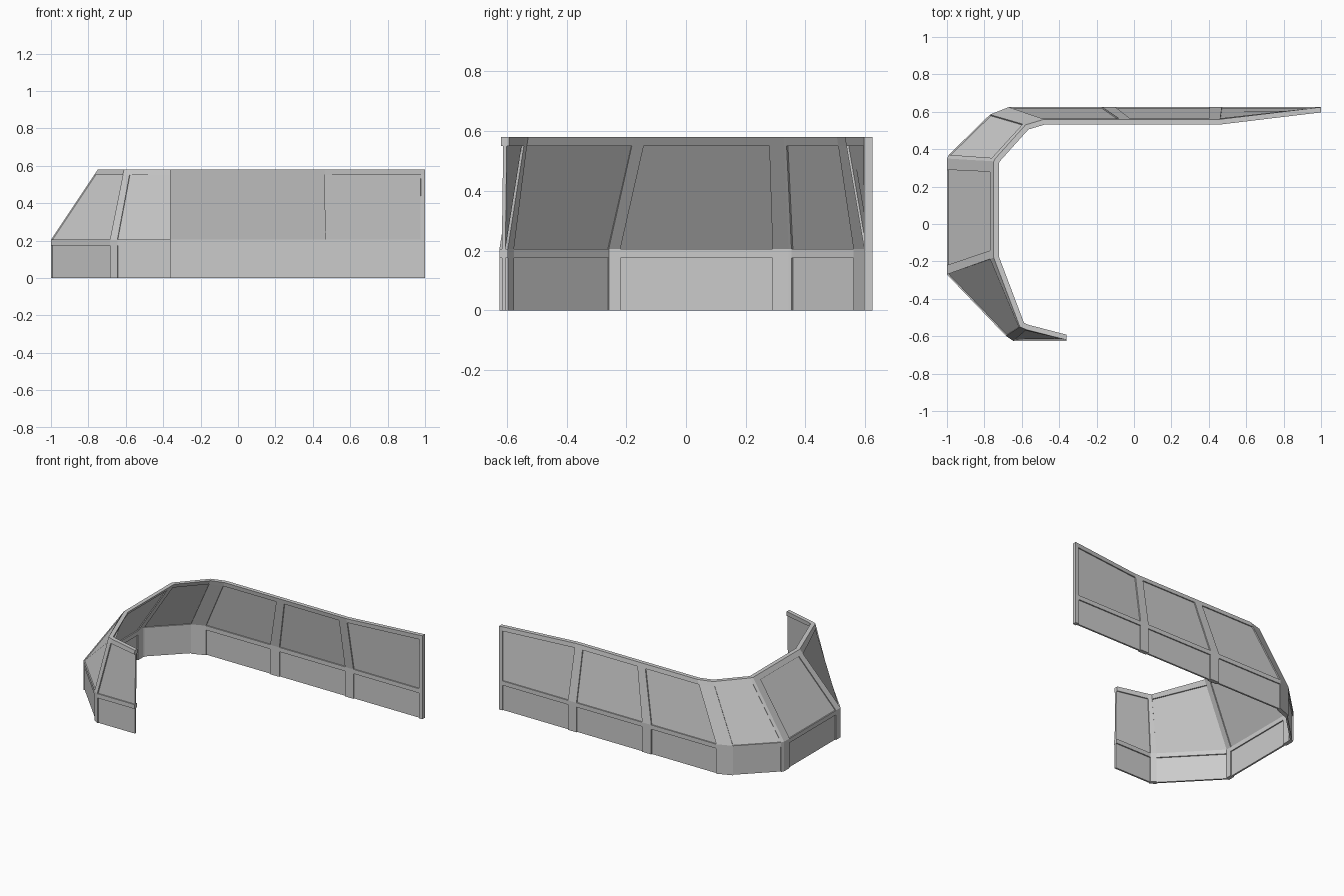
import bpy, bmesh
from mathutils import Vector

if "Cube" in bpy.data.objects:
    bpy.data.objects.remove(bpy.data.objects["Cube"])

# Stations along the wall's outer face: lower x, y, upper x, y, and what follows
# ("post" = full-depth pillar, "panel" = recessed panel)
STATIONS = [
    (1.0, .625, 1.0, .625, "post"),
    (.975, .625, .975, .622, "panel"),
    (.47, .625, .46, .56, "post"),
    (.405, .625, .40, .56, "panel"),
    (-.10, .625, -.015, .56, "post"),
    (-.17, .625, -.075, .56, "panel"),
    (-.67, .625, -.48, .56, "post"),
    (-.77, .585, -.58, .53, "panel"),
    (-.99, .37, -.74, .352, "post"),
    (-1.0, .35, -.75, .335, "post"),
    (-1.0, .29, -.75, .278, "panel"),
    (-1.0, -.22, -.75, -.135, "post"),
    (-1.0, -.27, -.75, -.18, "panel"),
    (-.685, -.598, -.61, -.55, "post"),
    (-.645, -.625, -.575, -.565, "panel"),
    (-.36, -.625, -.36, -.62, "end"),
]
LEVELS = [0, .175, .205, .55, .58]      # lower panel, sill rail, upper panel, top rail
DEPTHS = [0, .008, .020, .028]          # outer frame, core, inner frame
BEND = .205


def inward(path):
    """Mitred inward offset direction at each path point."""
    seg = []
    for a, b in zip(path, path[1:]):
        d = (b - a).normalized()
        seg.append(Vector((-d.y, d.x)))
    out = [Vector((0, -1))]
    for n1, n2 in zip(seg, seg[1:]):
        out.append((n1 + n2) / (1 + n1.dot(n2)))
    return out + [Vector((0, 1))]


low = [Vector(s[:2]) for s in STATIONS]
top = [Vector(s[2:4]) for s in STATIONS]
low_n, top_n = inward(low), inward(top)


def point(i, j, k):
    z = LEVELS[j]
    f = max(0, (z - BEND) / (LEVELS[-1] - BEND))
    a = low[i] + low_n[i] * DEPTHS[k]
    b = top[i] + top_n[i] * DEPTHS[k]
    p = a.lerp(b, f)
    return (p.x, p.y, z)


# Sort grid cells into frame and panel
cells = {}
for i in range(len(STATIONS) - 1):
    for j in range(4):
        for k in range(3):
            if STATIONS[i][4] == "post" or j in (1, 3):
                cells[i, j, k] = "wall_frame"
            elif k == 1:
                cells[i, j, k] = "wall_panels"


def build(name):
    """Skin only the exposed sides of the cells of one part."""
    bm = bmesh.new()
    verts = {}

    def vert(key):
        if key not in verts:
            verts[key] = bm.verts.new(point(*key))
        return verts[key]

    for cell, part in cells.items():
        if part != name:
            continue
        for axis in range(3):
            u, v = (axis + 1) % 3, (axis + 2) % 3
            for side in (0, 1):
                near = list(cell)
                near[axis] += 1 if side else -1
                if tuple(near) in cells:
                    continue
                corners = []
                for du, dv in ((0, 0), (1, 0), (1, 1), (0, 1)):
                    c = list(cell)
                    c[axis] += side
                    c[u] += du
                    c[v] += dv
                    corners.append(vert(tuple(c)))
                # grid axes (along, up, inward) are right-handed or not: fix by side
                bm.faces.new(corners if not side else corners[::-1])
    # Orient outward: the first outer-layer face must look away from the wall
    bm.normal_update()
    for f in bm.faces:
        if abs(f.normal.z) > .99 and f.calc_center_median().z > .57:
            if f.normal.z < 0:
                bmesh.ops.reverse_faces(bm, faces=bm.faces[:])
            break
        if name == "wall_panels" and f.normal.z < -.99:
            break
        if name == "wall_panels" and f.normal.z > .99:
            bmesh.ops.reverse_faces(bm, faces=bm.faces[:])
            break
    mesh = bpy.data.meshes.new(name)
    bm.to_mesh(mesh)
    bm.free()
    ob = bpy.data.objects.new(name, mesh)
    bpy.context.collection.objects.link(ob)


for part_name in ("wall_frame", "wall_panels"):
    build(part_name)
